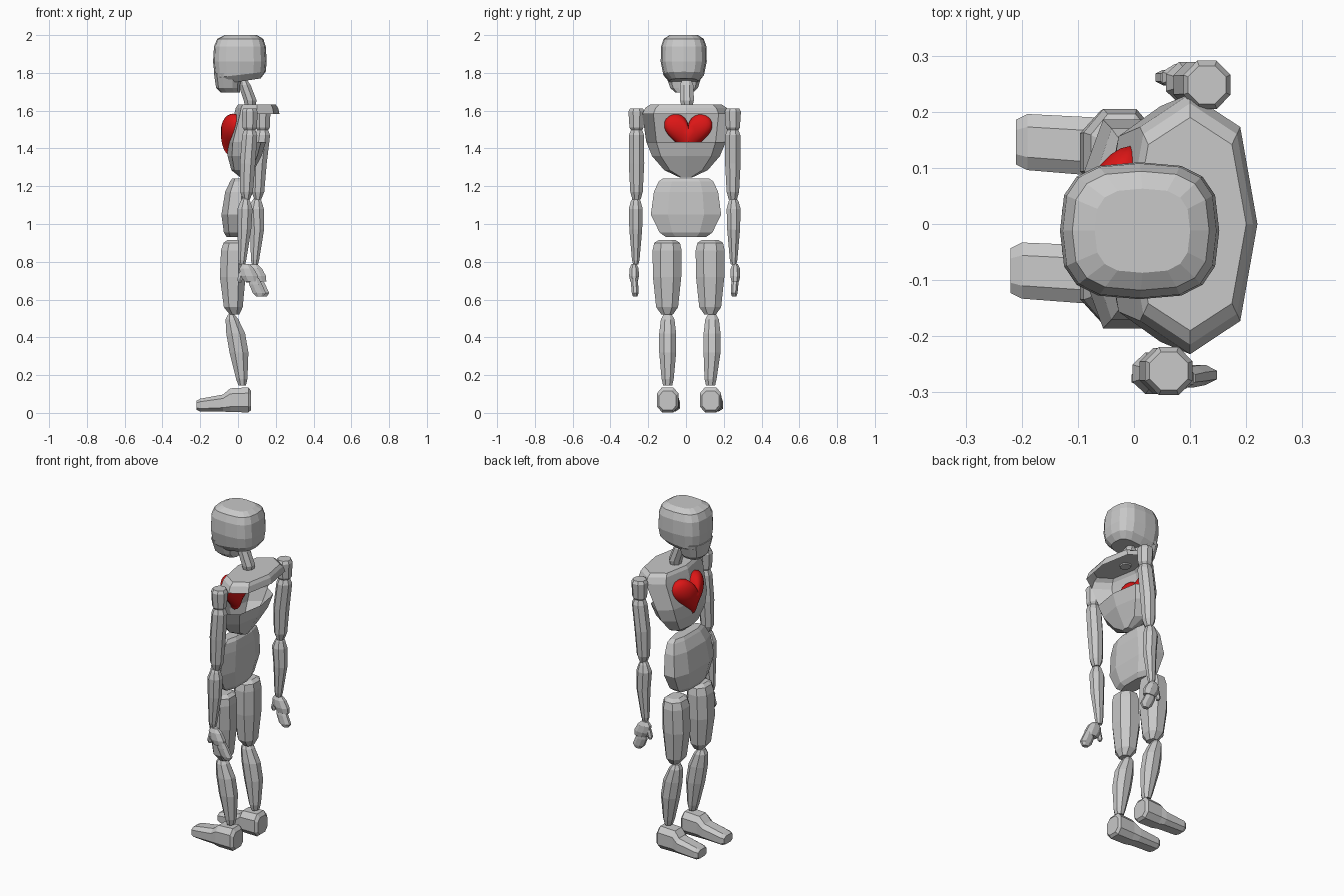
import bpy, bmesh, math
from mathutils import Vector


def material(name, color):
    m = bpy.data.materials.new(name)
    m.diffuse_color = (*color, 1)
    return m


GREY = material("light grey", (0.58, 0.58, 0.58))
RED = material("heart red", (0.72, 0.008, 0.008))


def finish(name, bm, mat):
    bmesh.ops.recalc_face_normals(bm, faces=bm.faces)
    me = bpy.data.meshes.new(name)
    bm.to_mesh(me)
    bm.free()
    me.materials.append(mat)
    ob = bpy.data.objects.new(name, me)
    bpy.context.collection.objects.link(ob)
    return ob


def bridge(bm, loops):
    n = len(loops[0])
    for a, b in zip(loops, loops[1:]):
        for i in range(n):
            j = (i + 1) % n
            bm.faces.new((a[i], a[j], b[j], b[i]))


def loft(name, rings, sides=8, power=1.0, flat=True, along_x=False, cut=None):
    """Ring = centre x, y, z, two half sizes, optional tilt. along_x puts rings in the yz plane."""
    bm = bmesh.new()
    off = math.pi / sides if flat else 0
    k = math.cos(off) ** power
    loops = []
    for r in rings:
        c, ra, rb = Vector(r[:3]), r[3] / k, r[4] / k
        tilt = r[5] if len(r) > 5 else 0
        loop = []
        for i in range(sides):
            t = off + math.tau * i / sides
            a = math.copysign(abs(math.cos(t)) ** power, math.cos(t)) * ra
            b = math.copysign(abs(math.sin(t)) ** power, math.sin(t)) * rb
            d = Vector((0, a, b)) if along_x else Vector((a, b, tilt * a))
            loop.append(bm.verts.new(c + d))
        loops.append(loop)
    bridge(bm, loops)
    bm.faces.new(loops[0])
    bm.faces.new(loops[-1])
    if cut:
        bmesh.ops.delete(bm, geom=[f for f in bm.faces if cut(f.calc_center_median())],
                         context='FACES')
    return finish(name, bm, GREY)


# Head: skull, jaw and leaning neck
loft("skull", [(0.015, -0.012, 1.755, 0.105, 0.075, 0.15), (0.012, -0.012, 1.79, 0.135, 0.108, 0.12),
               (0.01, -0.012, 1.86, 0.142, 0.122), (0.01, -0.012, 1.94, 0.137, 0.12),
               (0.012, -0.012, 1.98, 0.122, 0.106), (0.015, -0.012, 2.0, 0.085, 0.075)],
     sides=16, power=0.68, flat=False)
loft("jaw", [(-0.04, -0.01, 1.695, 0.05, 0.045), (-0.053, -0.01, 1.72, 0.063, 0.073),
             (-0.055, -0.012, 1.80, 0.073, 0.1)], sides=12, power=0.75)
loft("neck", [(0.065, 0.005, 1.625, 0.028, 0.03), (0.064, 0.005, 1.655, 0.034, 0.037),
              (0.035, 0.003, 1.735, 0.032, 0.036), (0.03, 0.003, 1.76, 0.02, 0.025)])

# Chest shell with an open back
loft("chest_shell", [(0.04, 0, 1.245, 0.025, 0.03), (0.025, 0, 1.285, 0.06, 0.115),
                     (0.035, 0, 1.36, 0.09, 0.18), (0.047, 0, 1.433, 0.1, 0.21),
                     (0.1, 0, 1.582, 0.12, 0.232), (0.1, 0, 1.615, 0.112, 0.215),
                     (0.1, 0, 1.632, 0.1, 0.19)],
     power=0.85, flat=False, cut=lambda c: 1.45 < c.z < 1.57 and c.x > 0.08)


# Smooth heart set into the chest
def heart():
    bm = bmesh.new()
    n, layers, loops = 40, 12, []
    for j in range(1, layers):
        p = math.pi * (j / layers - 0.5)
        s = math.cos(p) ** 0.9
        loop = []
        for i in range(n):
            t = math.tau * (i + 0.5) / n
            y = math.sin(t) ** 3 * 0.128
            z = (13 * math.cos(t) - 5.5 * math.cos(2 * t) - 2.3 * math.cos(3 * t) - math.cos(4 * t)) * 0.0077
            # lobes bend backwards around the chest
            x = -0.033 + 0.058 * math.sin(p) + 1.6 * (y * s) ** 2
            loop.append(bm.verts.new((x, 0.012 + y * s, 1.49 + z * s)))
        loops.append(loop)
    bridge(bm, loops)
    bm.faces.new(loops[0])
    bm.faces.new(loops[-1])
    for f in bm.faces:
        f.smooth = True
    return finish("heart", bm, RED)


heart()

# Pelvis block
loft("pelvis", [(-0.02, 0, 0.93, 0.04, 0.105), (-0.02, 0, 0.955, 0.055, 0.14),
                (-0.02, 0, 1.05, 0.068, 0.186), (-0.01, 0, 1.17, 0.058, 0.17),
                (0, 0, 1.225, 0.042, 0.145), (0, 0, 1.242, 0.03, 0.12)], power=0.75)

# Arms: shoulder x, elbow x, wrist x and fingertip x differ per side
for side, ys, xs, xe, xw, xt in (("right", -0.262, 0.062, 0.045, 0.022, 0.105),
                                 ("left", 0.248, 0.13, 0.105, 0.09, 0.122)):
    sg = math.copysign(1, ys)
    yf, yh = ys + sg * 0.004, ys + sg * 0.013
    loft(side + "_shoulder", [(xs, ys, 1.495, 0.028, 0.028), (xs, ys, 1.51, 0.038, 0.037),
                              (xs, ys, 1.595, 0.042, 0.043), (xs, ys, 1.612, 0.034, 0.034)])
    loft(side + "_upper_arm", [(xe, ys, 1.13, 0.018, 0.022), (xe, ys, 1.17, 0.034, 0.033),
                               (xe + 0.006, ys, 1.32, 0.041, 0.041), (xs, ys, 1.47, 0.04, 0.04),
                               (xs, ys, 1.51, 0.025, 0.025)])
    loft(side + "_forearm", [(xw, yf, 0.785, 0.016, 0.014), (xw, yf, 0.81, 0.022, 0.02),
                             (xw + 0.012, yf, 0.97, 0.036, 0.034), (xe - 0.008, yf, 1.08, 0.04, 0.037),
                             (xe - 0.006, yf, 1.12, 0.026, 0.026), (xe - 0.005, yf, 1.138, 0.015, 0.015)])
    # hand: palm, finger block and thumb
    xp = xw * 0.5 + xt * 0.5 - 0.012
    loft(side + "_palm", [(xp + 0.02, yh, 0.695, 0.036, 0.02), (xp + 0.008, yh, 0.725, 0.046, 0.026),
                          (xp - 0.006, yh, 0.765, 0.038, 0.024), (xp - 0.01, yh, 0.787, 0.02, 0.014)])
    loft(side + "_fingers", [(xt + 0.012, yh - sg * 0.006, 0.615, 0.018, 0.012),
                             (xt + 0.008, yh - sg * 0.006, 0.635, 0.035, 0.018),
                             (xt - 0.012, yh - sg * 0.003, 0.68, 0.034, 0.019),
                             (xt - 0.02, yh, 0.715, 0.024, 0.016)])
    loft(side + "_thumb", [(xp - 0.042, yh, 0.69, 0.008, 0.008), (xp - 0.042, yh, 0.705, 0.014, 0.012),
                           (xp - 0.032, yh, 0.745, 0.014, 0.012)], sides=6)

# Legs: thigh, shin and foot
for side, yt, yk, ya, yo, dx in (("right", -0.1, -0.097, -0.097, -0.083, 0.0),
                                 ("left", 0.128, 0.138, 0.13, 0.146, 0.01)):
    loft(side + "_thigh", [(-0.018, yt, 0.52, 0.025, 0.03), (-0.025, yt, 0.56, 0.05, 0.058),
                           (-0.028, yt, 0.72, 0.068, 0.075), (-0.025, yt, 0.86, 0.065, 0.077),
                           (-0.022, yt, 0.9, 0.055, 0.068), (-0.022, yt, 0.915, 0.035, 0.045)], power=0.9)
    loft(side + "_shin", [(0.022, ya, 0.145, 0.02, 0.024), (0.02, ya, 0.18, 0.03, 0.032),
                          (0.005, yk, 0.32, 0.05, 0.045), (-0.012, yk, 0.42, 0.05, 0.045),
                          (-0.032, yk, 0.495, 0.034, 0.036), (-0.036, yk, 0.52, 0.018, 0.022)])
    loft(side + "_foot", [(0.07, ya, 0.065, 0.045, 0.05), (0.055, ya, 0.069, 0.056, 0.066),
                          (-0.04, ya, 0.067, 0.055, 0.063), (-0.08 + dx, (ya + yo) / 2, 0.052, 0.052, 0.045),
                          (-0.2 + dx, yo, 0.041, 0.05, 0.034), (-0.22 + dx, yo, 0.04, 0.04, 0.024)],
         power=0.7, along_x=True)
